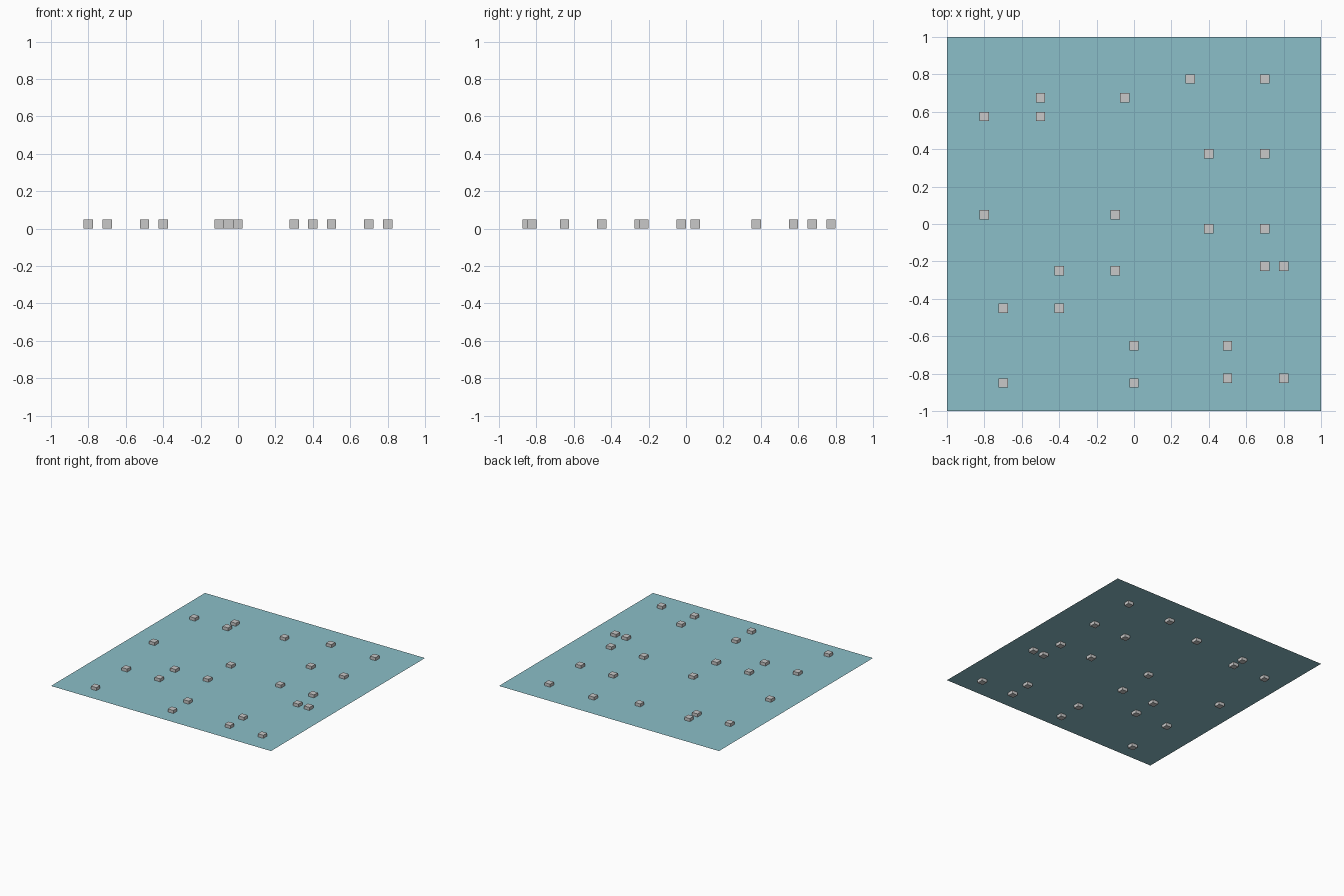
import bpy
import bmesh
from mathutils import Matrix, Vector

if "Cube" in bpy.data.objects:
    bpy.data.objects.remove(bpy.data.objects["Cube"])

CUBE = 0.05          # marker edge length
MID = CUBE / 2       # the sheet cuts the markers at half height


def material(name, color):
    m = bpy.data.materials.new(name)
    m.diffuse_color = (*color, 1.0)
    m.use_nodes = True
    m.node_tree.nodes["Principled BSDF"].inputs["Base Color"].default_value = m.diffuse_color
    return m


def add_object(name, bm, mat):
    mesh = bpy.data.meshes.new(name)
    bm.to_mesh(mesh)
    bm.free()
    mesh.materials.append(mat)
    obj = bpy.data.objects.new(name, mesh)
    bpy.context.collection.objects.link(obj)
    return obj


blue = material("pale_teal", (0.26, 0.52, 0.58))
grey = material("light_grey", (0.58, 0.58, 0.58))

# Thin square sheet
bm = bmesh.new()
bmesh.ops.create_grid(bm, x_segments=1, y_segments=1, size=1.0,
                      matrix=Matrix.Translation((0, 0, MID)))
add_object("sheet", bm, blue)

# Rows of marker cubes: y position -> x positions
rows = {
    0.775: (0.3, 0.7),
    0.675: (-0.5, -0.05),
    0.575: (-0.8, -0.5),
    0.375: (0.4, 0.7),
    0.05: (-0.8, -0.1),
    -0.025: (0.4, 0.7),
    -0.225: (0.7, 0.8),
    -0.25: (-0.4, -0.1),
    -0.45: (-0.7, -0.4),
    -0.65: (0.0, 0.5),
    -0.825: (0.5, 0.8),
    -0.85: (-0.7, 0.0),
}
for y, xs in rows.items():
    for x in xs:
        bm = bmesh.new()
        bmesh.ops.create_cube(bm, size=CUBE,
                              matrix=Matrix.Translation(Vector((x, y, MID))))
        add_object("marker_cube", bm, grey)
